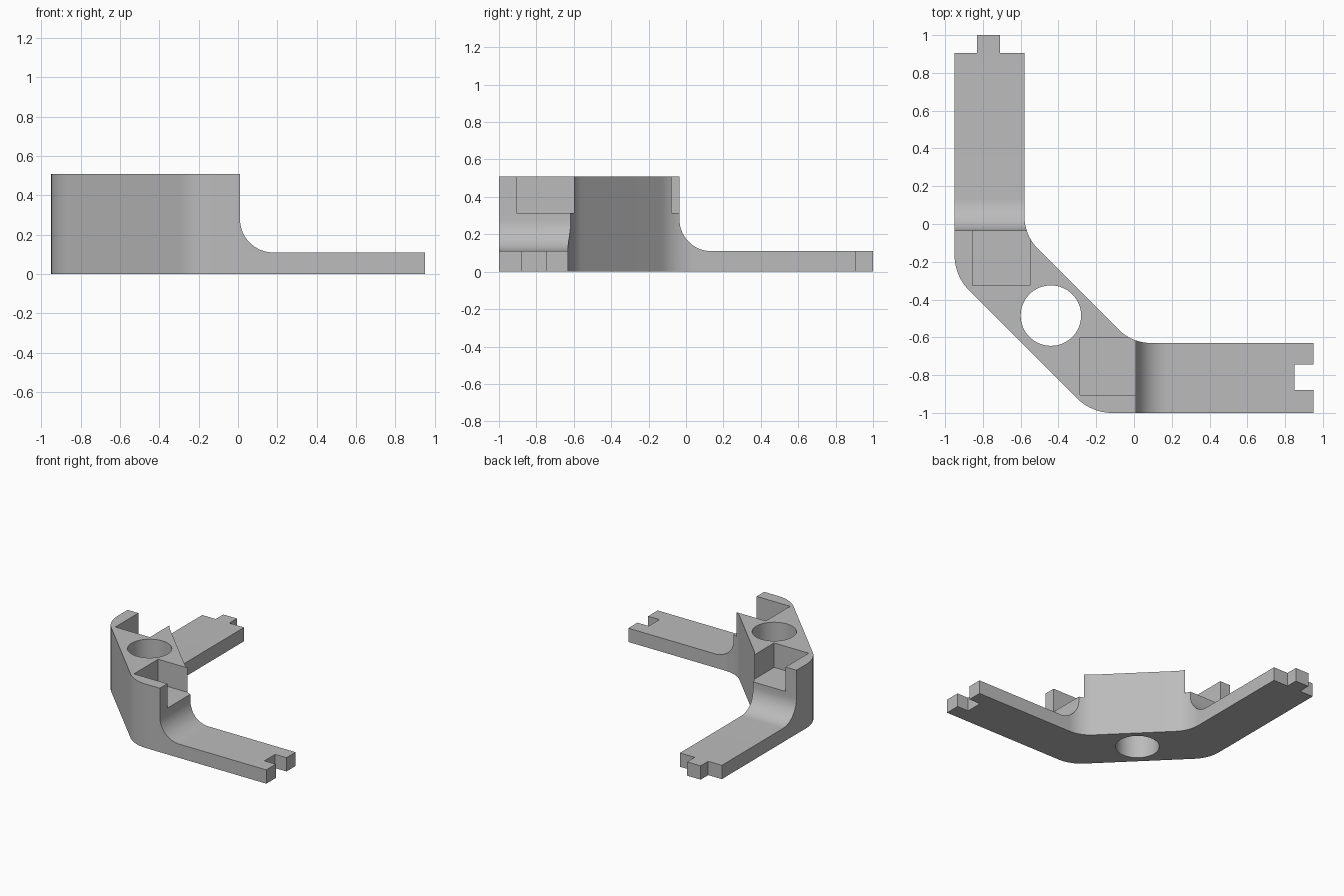
import bpy, bmesh, math
from mathutils import Vector

cube = bpy.data.objects.get("Cube")
if cube:
    bpy.data.objects.remove(cube, do_unlink=True)

TOP, ARM, POCKET = 0.51, 0.11, 0.315

grey = bpy.data.materials.new("plain grey")
grey.use_nodes = True
color = (0.5, 0.5, 0.5, 1)
grey.diffuse_color = color
grey.node_tree.nodes["Principled BSDF"].inputs["Base Color"].default_value = color


def rounded(corners, steps=12):
    """Outline from (x, y, setback); a setback above zero rounds that corner."""
    out = []
    for i, (x, y, t) in enumerate(corners):
        p = Vector((x, y))
        if t == 0:
            out.append(p)
            continue
        a = (Vector(corners[i - 1][:2]) - p).normalized()
        b = (Vector(corners[(i + 1) % len(corners)][:2]) - p).normalized()
        half = a.angle(b) / 2
        radius = t * math.tan(half)
        center = p + (a + b).normalized() * t / math.cos(half)
        start, end = p + a * t - center, p + b * t - center
        sweep = start.angle(end)
        for k in range(steps + 1):
            f = k / steps
            out.append(center + (start * math.sin((1 - f) * sweep)
                                 + end * math.sin(f * sweep)) / math.sin(sweep))
    return out


def prism(name, outline, place, lo, hi):
    """Extrude a 2D outline from lo to hi; place maps (u, v, w) to xyz."""
    bm = bmesh.new()
    face = bm.faces.new([bm.verts.new(place(p[0], p[1], lo)) for p in outline])
    ext = bmesh.ops.extrude_face_region(bm, geom=[face])["geom"]
    shift = Vector(place(0, 0, hi)) - Vector(place(0, 0, lo))
    bmesh.ops.translate(bm, vec=shift,
                        verts=[g for g in ext if isinstance(g, bmesh.types.BMVert)])
    bmesh.ops.recalc_face_normals(bm, faces=bm.faces)
    mesh = bpy.data.meshes.new(name)
    bm.to_mesh(mesh)
    bm.free()
    mesh.materials.append(grey)
    obj = bpy.data.objects.new(name, mesh)
    bpy.context.collection.objects.link(obj)
    return obj


def box(x0, x1, y0, y1):
    return [(x0, y0), (x1, y0), (x1, y1), (x0, y1)]


def flat(u, v, w):
    return (u, v, w)


# Bracket body: angled plan with rounded bends, a tab and a notch at the arm ends
plan = rounded([
    (-0.95, 0.905, 0), (-0.95, -0.275, 0.11), (-0.225, -1, 0.11), (0.95, -1, 0),
    (0.95, -0.88, 0), (0.85, -0.88, 0), (0.85, -0.745, 0), (0.95, -0.745, 0),
    (0.95, -0.63, 0), (-0.01, -0.63, 0.1), (-0.58, -0.06, 0.1), (-0.58, 0.905, 0),
    (-0.71, 0.905, 0), (-0.71, 1, 0), (-0.83, 1, 0), (-0.83, 0.905, 0)])
body = prism("corner_bracket", plan, flat, 0, TOP)


# Cutters: space above each arm, sweeping down in a quarter round
def arm_space(wall):
    return rounded([(wall, 0.7, 0), (wall, ARM, 0.17), (1.2, ARM, 0), (1.2, 0.7, 0)], 16)


cutters = [
    prism("right_arm_space", arm_space(0.01), lambda u, v, w: (u, w, v), -1.2, -0.4),
    prism("back_arm_space", arm_space(-0.035), lambda u, v, w: (w, u, v), -1.2, -0.4),
    # Square pockets open toward the arms
    prism("back_pocket", box(-0.855, -0.55, -0.325, 0.05), flat, POCKET, 0.7),
    prism("right_pocket", box(-0.285, 0.1, -0.905, -0.6), flat, POCKET, 0.7),
    # Round through hole
    prism("hole", [(-0.44 + 0.16 * math.cos(k * math.tau / 64),
                    -0.485 + 0.16 * math.sin(k * math.tau / 64)) for k in range(64)],
          flat, -0.1, 0.7)]

bpy.ops.object.select_all(action="DESELECT")
bpy.context.view_layer.objects.active = body
body.select_set(True)
for cutter in cutters:
    cutter.hide_render = True
    mod = body.modifiers.new(cutter.name, "BOOLEAN")
    mod.operation, mod.solver, mod.object = "DIFFERENCE", "EXACT", cutter
    bpy.ops.object.modifier_apply(modifier=mod.name)
    bpy.data.objects.remove(cutter, do_unlink=True)
bpy.ops.object.shade_smooth_by_angle(angle=math.radians(30))
